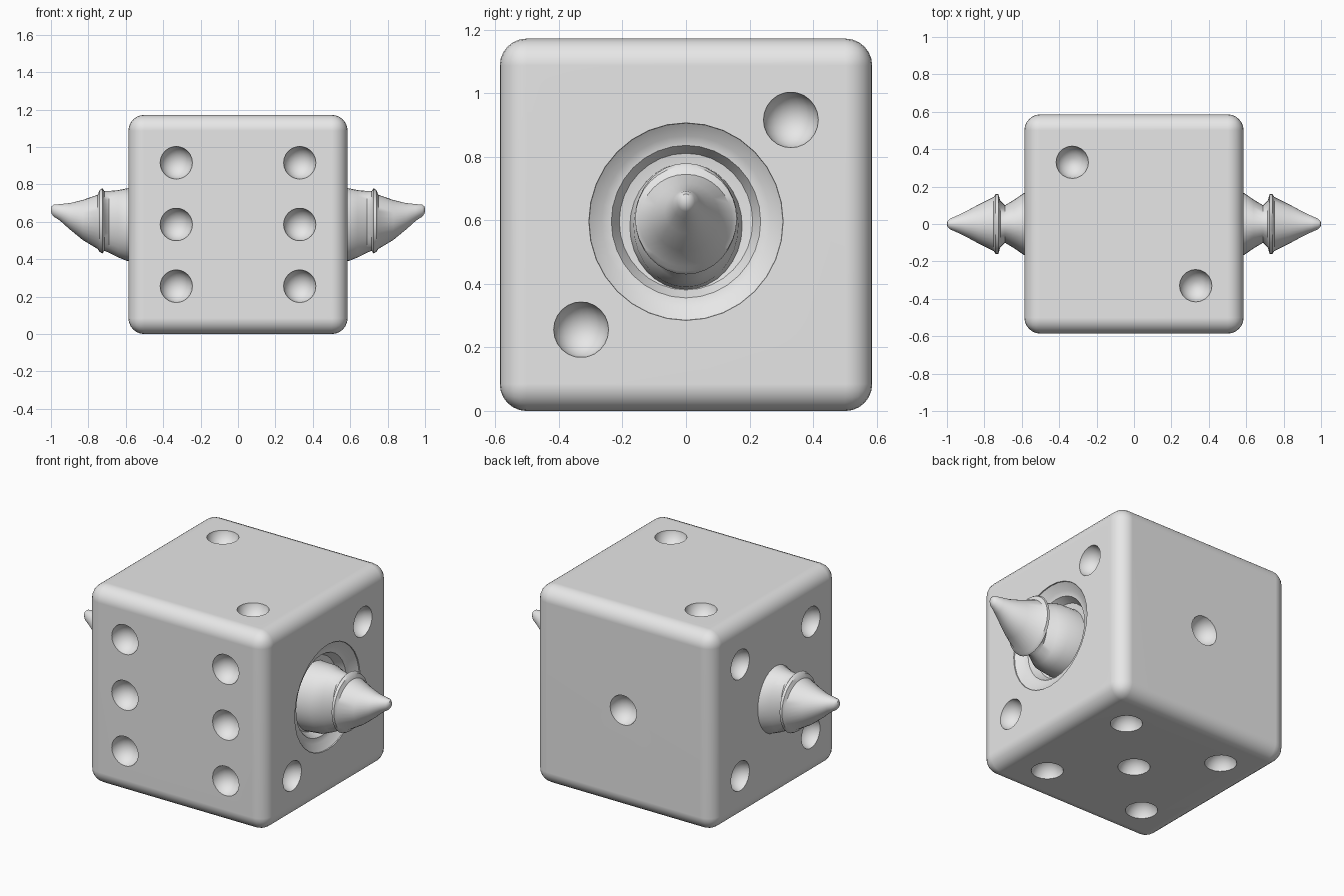
import bpy, bmesh
from math import cos, sin, pi, radians
from mathutils import Matrix, Vector

default = bpy.data.objects.get("Cube")
if default:
    bpy.data.objects.remove(default, do_unlink=True)

HALF = 0.586      # half the die's edge
PIP = 0.33        # pip offset from a face centre
PIP_R = 0.088
SIDES = 32

grey = bpy.data.materials.new("light grey")
grey.use_nodes = True
colour = (0.8, 0.8, 0.8, 1)
grey.diffuse_color = colour
grey.node_tree.nodes["Principled BSDF"].inputs["Base Color"].default_value = colour


def make_object(name, bm):
    bmesh.ops.recalc_face_normals(bm, faces=bm.faces[:])
    mesh = bpy.data.meshes.new(name)
    bm.to_mesh(mesh)
    bm.free()
    mesh.materials.append(grey)
    obj = bpy.data.objects.new(name, mesh)
    bpy.context.collection.objects.link(obj)
    return obj


def activate(obj):
    bpy.ops.object.select_all(action='DESELECT')
    obj.select_set(True)
    bpy.context.view_layer.objects.active = obj


def smooth(obj, angle):
    activate(obj)
    bpy.ops.object.shade_smooth_by_angle(angle=radians(angle))


def loft(bm, sections):
    """Skin ellipses (x, y radius, z radius, centre z) along x and cap both ends."""
    rings = []
    for x, ry, rz, zc in sections:
        rings.append([bm.verts.new((x, ry * cos(2 * pi * i / SIDES), zc + rz * sin(2 * pi * i / SIDES)))
                      for i in range(SIDES)])
    for a, b in zip(rings, rings[1:]):
        for i in range(SIDES):
            j = (i + 1) % SIDES
            bm.faces.new((a[i], a[j], b[j], b[i]))
    bm.faces.new(rings[0])
    bm.faces.new(rings[-1])


# Rounded die body
bm = bmesh.new()
bmesh.ops.create_cube(bm, size=2 * HALF, matrix=Matrix.Translation((0, 0, HALF)))
bmesh.ops.bevel(bm, geom=bm.edges[:], offset=0.085, segments=6, profile=0.5, affect='EDGES')
body = make_object("die_body", bm)

# Pip layouts: face axis, then offsets along the other two axes
corners = [(a, b) for a in (-1, 1) for b in (-1, 1)]
faces = [
    ((0, -1, 0), corners + [(-1, 0), (1, 0)]),
    ((0, 1, 0), [(0, 0)]),
    ((0, 0, 1), [(-1, 1), (1, -1)]),
    ((0, 0, -1), corners + [(0, 0)]),
    ((1, 0, 0), [(1, 1), (-1, -1)]),
    ((-1, 0, 0), corners),
]
bm = bmesh.new()
for normal, pips in faces:
    axis = [abs(c) for c in normal].index(1)
    u, v = [i for i in range(3) if i != axis]
    for a, b in pips:
        p = Vector(normal) * (HALF + 0.01)
        p[u], p[v] = a * PIP, b * PIP
        p.z += HALF
        bmesh.ops.create_uvsphere(bm, u_segments=20, v_segments=12, radius=PIP_R,
                                  matrix=Matrix.Translation(p))

# Stepped round recess in the +x face
recess = [(0.62, 0.31), (0.58, 0.305), (0.55, 0.265), (0.545, 0.235), (0.50, 0.21), (0.49, 0.15)]
loft(bm, [(x, r, r + 0.005, HALF + 0.01) for x, r in recess])
cutter = make_object("pip_cutter", bm)
cutter.hide_render = True

cut = body.modifiers.new("pips", 'BOOLEAN')
cut.operation = 'DIFFERENCE'
cut.solver = 'EXACT'
cut.object = cutter
activate(body)
bpy.ops.object.modifier_apply(modifier=cut.name)
bpy.data.objects.remove(cutter, do_unlink=True)
smooth(body, 30)
body.modifiers.new("flat_sides", 'WEIGHTED_NORMAL').keep_sharp = True

# Side spikes: waisted neck, flared collar, cone with an upturned tip
spike = [
    (0.47, 0.18, 0.20, 0.58), (0.59, 0.165, 0.195, 0.585), (0.64, 0.13, 0.18, 0.59),
    (0.69, 0.10, 0.165, 0.60), (0.715, 0.125, 0.16, 0.605), (0.725, 0.16, 0.175, 0.605),
    (0.74, 0.16, 0.165, 0.605), (0.75, 0.145, 0.145, 0.60), (0.83, 0.105, 0.107, 0.61),
    (0.90, 0.067, 0.07, 0.63), (0.95, 0.043, 0.045, 0.65), (0.985, 0.028, 0.032, 0.66),
    (0.997, 0.016, 0.02, 0.663), (1.0, 0.005, 0.006, 0.664),
]
for name, side in (("left_spike", 1), ("right_spike", -1)):
    bm = bmesh.new()
    loft(bm, [(side * x, ry, rz, zc) for x, ry, rz, zc in spike])
    smooth(make_object(name, bm), 35)
